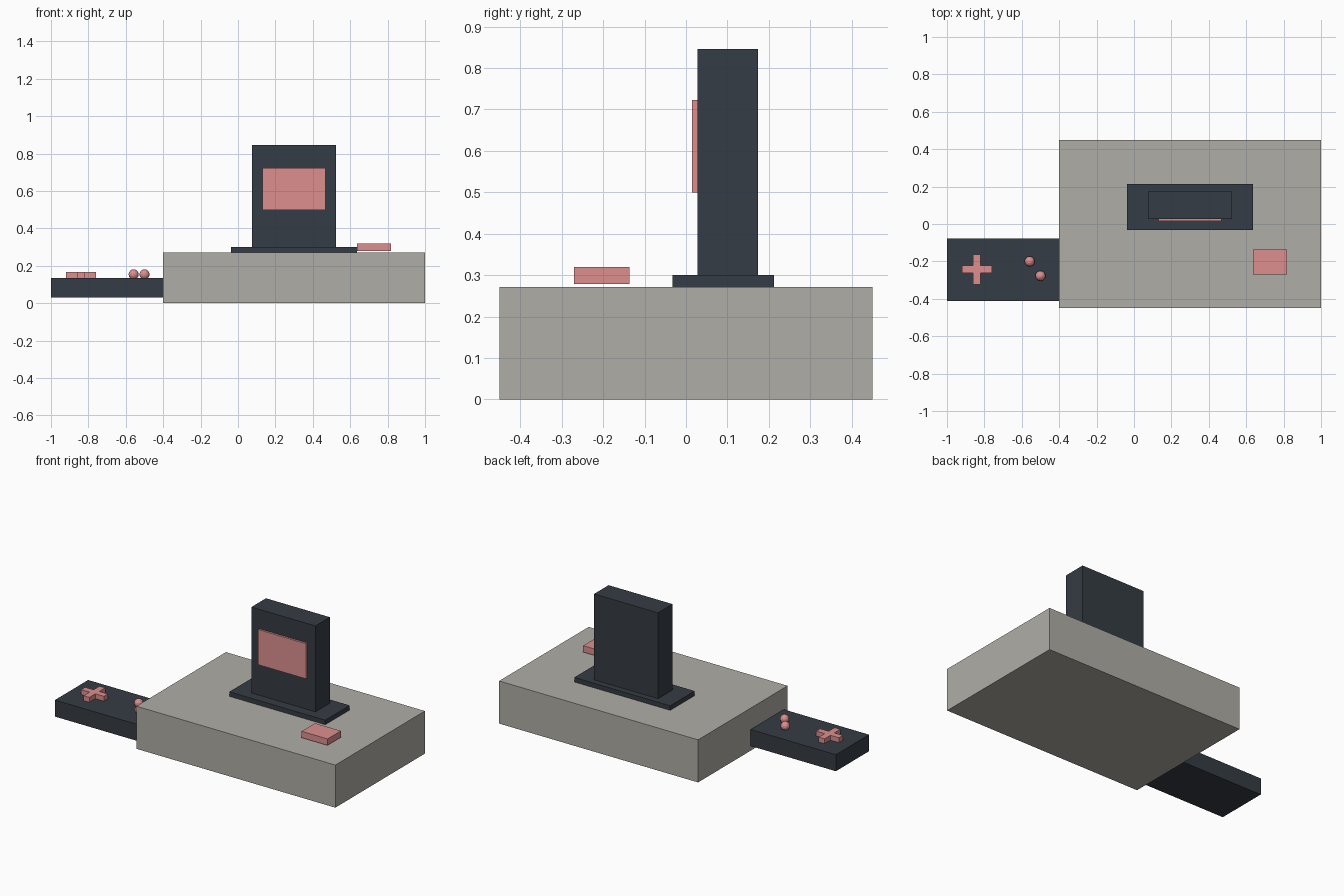
import bpy
import bmesh

if "Cube" in bpy.data.objects:
    bpy.data.objects.remove(bpy.data.objects["Cube"])


def material(name, rgb):
    m = bpy.data.materials.new(name)
    m.diffuse_color = (*rgb, 1)
    m.use_nodes = True
    m.node_tree.nodes["Principled BSDF"].inputs["Base Color"].default_value = m.diffuse_color
    return m


BEIGE = material("beige", (0.434, 0.423, 0.381))
DARK = material("dark", (0.036, 0.045, 0.058))
PINK = material("pink", (0.723, 0.275, 0.275))


def finish(name, bm, mat):
    me = bpy.data.meshes.new(name)
    bm.to_mesh(me)
    bm.free()
    me.materials.append(mat)
    ob = bpy.data.objects.new(name, me)
    bpy.context.collection.objects.link(ob)
    return ob


def box(name, x, y, z, mat):
    """Box given by its (min, max) extent on each axis."""
    bm = bmesh.new()
    bmesh.ops.create_cube(bm, size=1)
    for v in bm.verts:
        v.co = [r[0] if c < 0 else r[1] for c, r in zip(v.co, (x, y, z))]
    return finish(name, bm, mat)


# Console with the slot plate, cartridge and power button on top
box("console_body", (-0.4, 1.0), (-0.45, 0.45), (0, 0.271), BEIGE)
box("slot_plate", (-0.038, 0.637), (-0.033, 0.213), (0.271, 0.30), DARK)
box("cartridge", (0.075, 0.525), (0.028, 0.174), (0.30, 0.846), DARK)
box("cartridge_label", (0.131, 0.468), (0.015, 0.028), (0.499, 0.723), PINK)
box("power_button", (0.637, 0.819), (-0.27, -0.136), (0.279, 0.32), PINK)

# Controller
box("controller_body", (-1.0, -0.4), (-0.412, -0.078), (0.03, 0.135), DARK)

# Plus-shaped direction pad, one extruded outline
cx, cy, arm, half = -0.84, -0.243, 0.08, 0.02
outline = []
for sx, sy in ((1, 1), (-1, 1), (-1, -1), (1, -1)):
    corner = [(sx * arm, sy * half), (sx * half, sy * half), (sx * half, sy * arm)]
    outline += corner if sx * sy > 0 else corner[::-1]
bm = bmesh.new()
base = bm.faces.new([bm.verts.new((cx + x, cy + y, 0.135)) for x, y in outline])
top = bmesh.ops.extrude_face_region(bm, geom=[base])
bmesh.ops.translate(bm, vec=(0, 0, 0.031),
                    verts=[g for g in top["geom"] if isinstance(g, bmesh.types.BMVert)])
# extrude_face_region drops the base face, so close the underside if it is open
bmesh.ops.holes_fill(bm, edges=[e for e in bm.edges if e.is_boundary])
bmesh.ops.recalc_face_normals(bm, faces=bm.faces)
finish("direction_pad", bm, PINK)

# Two ball-shaped action buttons
for i, (x, y) in enumerate(((-0.558, -0.2), (-0.5, -0.277)), 1):
    bm = bmesh.new()
    bmesh.ops.create_uvsphere(bm, u_segments=16, v_segments=8, radius=0.027)
    bmesh.ops.translate(bm, vec=(x, y, 0.154), verts=bm.verts)
    finish(f"action_button_{i}", bm, PINK)
